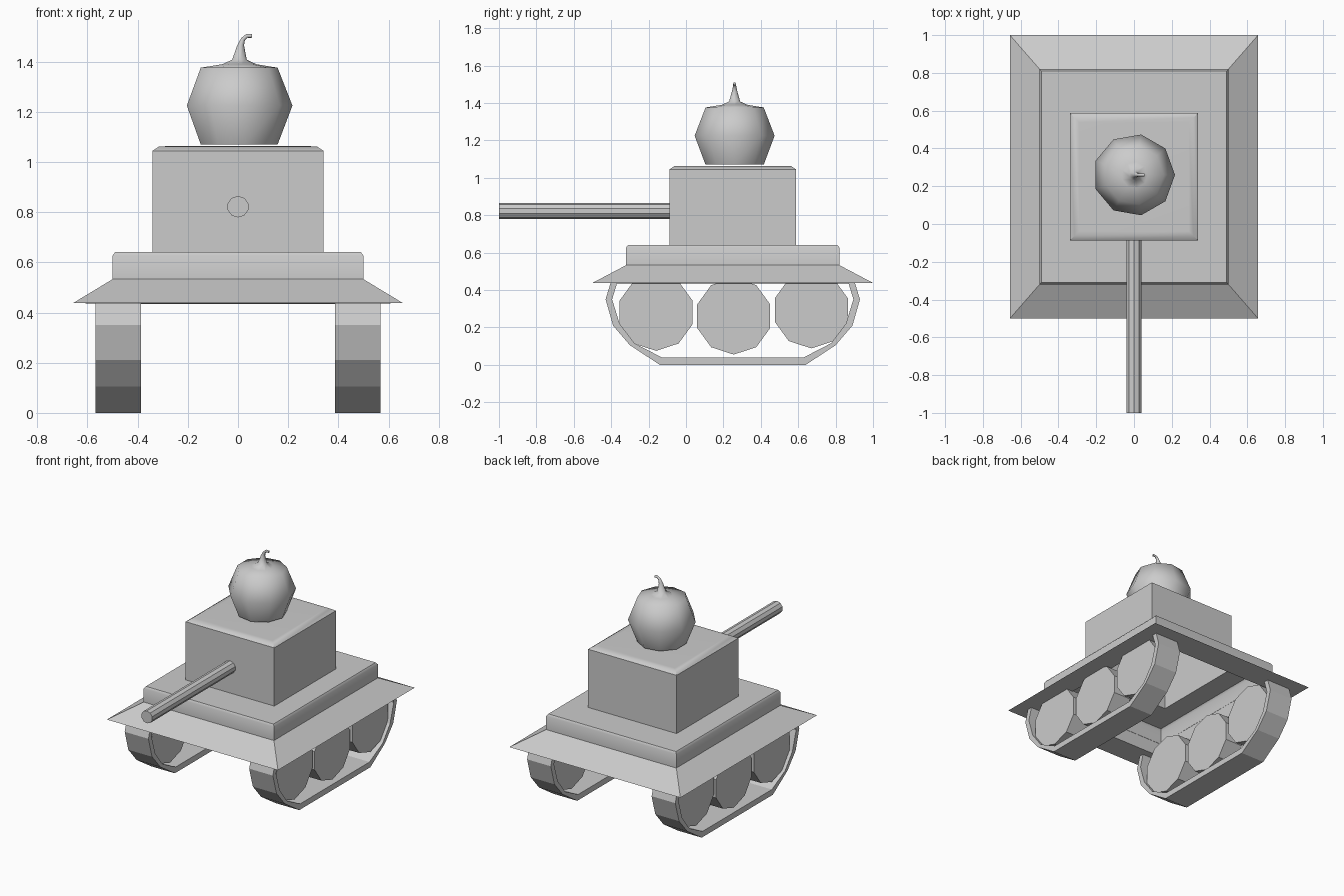
import bpy, bmesh, math
from mathutils import Vector, Matrix

cube = bpy.data.objects.get("Cube")
if cube:
    bpy.data.objects.remove(cube, do_unlink=True)

grey = bpy.data.materials.new("plain_grey")
grey.use_nodes = True
grey.diffuse_color = (0.6, 0.6, 0.6, 1)
grey.node_tree.nodes["Principled BSDF"].inputs["Base Color"].default_value = (0.6, 0.6, 0.6, 1)

MID_Y = 0.25


def finish(bm, name, smooth_angle=None, fix_normals=True):
    if fix_normals:
        bmesh.ops.recalc_face_normals(bm, faces=bm.faces)
    mesh = bpy.data.meshes.new(name)
    bm.to_mesh(mesh)
    bm.free()
    obj = bpy.data.objects.new(name, mesh)
    bpy.context.collection.objects.link(obj)
    mesh.materials.append(grey)
    if smooth_angle:
        bpy.ops.object.select_all(action='DESELECT')
        obj.select_set(True)
        bpy.context.view_layer.objects.active = obj
        bpy.ops.object.shade_smooth_by_angle(angle=math.radians(smooth_angle))


def loft(name, rings, cap_start, smooth_angle):
    """Skin a list of closed point rings, counter-clockwise seen from the end."""
    bm = bmesh.new()
    loops = [[bm.verts.new(p) for p in ring] for ring in rings]
    for a, b in zip(loops, loops[1:]):
        for i in range(len(a)):
            j = (i + 1) % len(a)
            bm.faces.new((a[i], a[j], b[j], b[i]))
    if cap_start:
        bm.faces.new(loops[0][::-1])
    bm.faces.new(loops[-1])
    finish(bm, name, smooth_angle, fix_normals=False)


def rect(hx, hy, z):
    return [(sx * hx, MID_Y + sy * hy, z) for sx, sy in ((-1, -1), (1, -1), (1, 1), (-1, 1))]


def cylinder(name, radius, depth, sides, matrix):
    bm = bmesh.new()
    bmesh.ops.create_cone(bm, cap_ends=True, segments=sides, radius1=radius,
                          radius2=radius, depth=depth, matrix=matrix)
    finish(bm, name)


# Hollow hull: underside ledge, flared skirt, deck and turret in one open-bottomed shell
loft("hull_and_turret", [
    rect(0.498, 0.568, 0.53), rect(0.498, 0.568, 0.435), rect(0.657, 0.75, 0.438),
    rect(0.50, 0.57, 0.533), rect(0.50, 0.57, 0.627), rect(0.49, 0.56, 0.641),
    rect(0.34, 0.338, 0.641), rect(0.34, 0.338, 1.045), rect(0.315, 0.313, 1.062),
    rect(0.29, 0.288, 1.063)], False, 38)

# Gun barrel
cylinder("gun_barrel", 0.043, 0.92, 10,
         Matrix.Translation((0, -0.54, 0.822)) @ Matrix.Rotation(math.pi / 2, 4, 'X'))

# Track strip: half profile mirrored front to back, extruded across its width
outer = [(0.645, 0.465), (0.68, 0.35), (0.64, 0.21), (0.55, 0.105), (0.39, 0.0)]
inner = [(0.61, 0.465), (0.645, 0.35), (0.605, 0.22), (0.525, 0.115), (0.38, 0.04)]


def both_ends(half):
    return [(MID_Y - d, z) for d, z in half] + [(MID_Y + d, z) for d, z in reversed(half)]


def track(name, side):
    bm = bmesh.new()
    xs = (side * 0.387, side * 0.569)
    sets = [[[bm.verts.new((x, y, z)) for y, z in both_ends(p)] for x in xs] for p in (outer, inner)]
    (oa, ob), (ia, ib) = sets
    for i in range(len(oa) - 1):
        for a, b in ((oa, ob), (ob, ib), (ib, ia), (ia, oa)):
            bm.faces.new((a[i], a[i + 1], b[i + 1], b[i]))
    for i in (0, -1):
        bm.faces.new((oa[i], ob[i], ib[i], ia[i]))
    finish(bm, name)


# Tracks and road wheels on both sides, each wheel standing on a corner
wheels = {"front": (-0.16, 0.28), "middle": (0.255, 0.26), "rear": (0.67, 0.293)}
wheel_turn = Matrix.Rotation(math.pi / 2, 4, 'Y') @ Matrix.Rotation(math.pi / 10, 4, 'Z')
for label, side in (("left", 1), ("right", -1)):
    track(label + "_track", side)
    for place, (y, z) in wheels.items():
        cylinder(f"{label}_{place}_wheel", 0.205, 0.136, 10,
                 Matrix.Translation((side * 0.478, y, z)) @ wheel_turn)


# Pumpkin body and bent stem: nine-sided rings along a curving centre line
def ring(radius, x, z, tilt=0.0):
    turn = Matrix.Rotation(tilt, 3, 'Y')
    centre = Vector((x, 0.26, z))
    return [centre + turn @ Vector((radius * math.cos(a), radius * math.sin(a), 0))
            for a in (math.tau * i / 9 for i in range(9))]


loft("pumpkin", [
    ring(0.158, 0, 1.07), ring(0.217, 0, 1.225), ring(0.158, 0, 1.376),
    ring(0.07, 0.003, 1.39), ring(0.03, 0.005, 1.408), ring(0.014, 0.01, 1.465),
    ring(0.009, 0.02, 1.49, 0.6), ring(0.008, 0.035, 1.503, 1.2),
    ring(0.008, 0.055, 1.503, 1.6)], True, 65)
